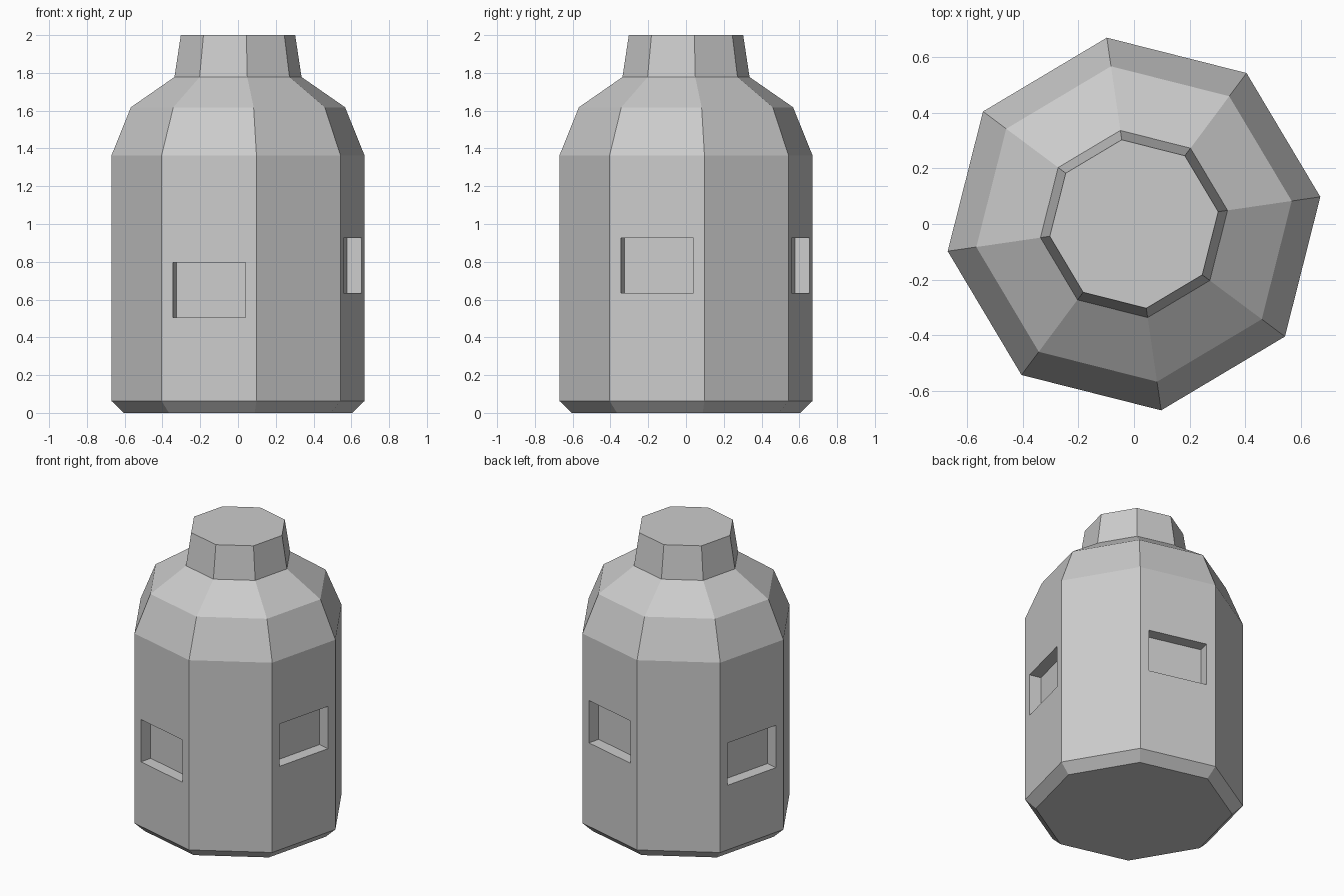
import bpy, bmesh
from math import radians, cos, sin
from mathutils import Matrix, Vector

if "Cube" in bpy.data.objects:
    bpy.data.objects.remove(bpy.data.objects["Cube"])

SIDES = 8
TURN = radians(8.3)          # rotation of the first corner
RADIUS = 0.677
APOTHEM = RADIUS * cos(radians(22.5))
DEPTH = 0.08                 # recess depth


def make_object(name, bm):
    bmesh.ops.recalc_face_normals(bm, faces=bm.faces)
    mesh = bpy.data.meshes.new(name)
    bm.to_mesh(mesh)
    bm.free()
    obj = bpy.data.objects.new(name, mesh)
    bpy.context.collection.objects.link(obj)
    return obj


# Octagonal bottle: (radius, height) rings from base to neck top
profile = [(0.611, 0), (RADIUS, 0.063), (RADIUS, 1.363),
           (0.573, 1.618), (0.34, 1.778), (0.306, 2.0)]
bm = bmesh.new()
rings = []
for r, z in profile:
    angles = [TURN + radians(360 / SIDES) * i for i in range(SIDES)]
    rings.append([bm.verts.new((r * cos(a), r * sin(a), z)) for a in angles])
for low, high in zip(rings, rings[1:]):
    for i in range(SIDES):
        j = (i + 1) % SIDES
        bm.faces.new((low[i], low[j], high[j], high[i]))
bm.faces.new(rings[0])
bm.faces.new(rings[-1])
body = make_object("bottle_body", bm)

# Rectangular recesses on every second side, at alternating heights
bm = bmesh.new()
for k, z in enumerate((0.78, 0.65, 0.78, 0.65)):   # back, left, right, front order below
    angle = TURN + radians(22.5 + (45, 135, 315, 225)[k])
    place = (Matrix.Rotation(angle, 4, 'Z')
             @ Matrix.Translation(Vector((APOTHEM, 0, z)))
             @ Matrix.Diagonal((2 * DEPTH, 0.396, 0.29, 1)))
    bmesh.ops.create_cube(bm, size=1, matrix=place)
cutter = make_object("recess_cutter", bm)
cutter.hide_render = True

cut = body.modifiers.new("recesses", 'BOOLEAN')
cut.operation = 'DIFFERENCE'
cut.solver = 'EXACT'
cut.object = cutter

# Apply the cut and drop the helper
bpy.context.view_layer.objects.active = body
body.select_set(True)
bpy.ops.object.modifier_apply(modifier=cut.name)
bpy.data.objects.remove(cutter, do_unlink=True)
